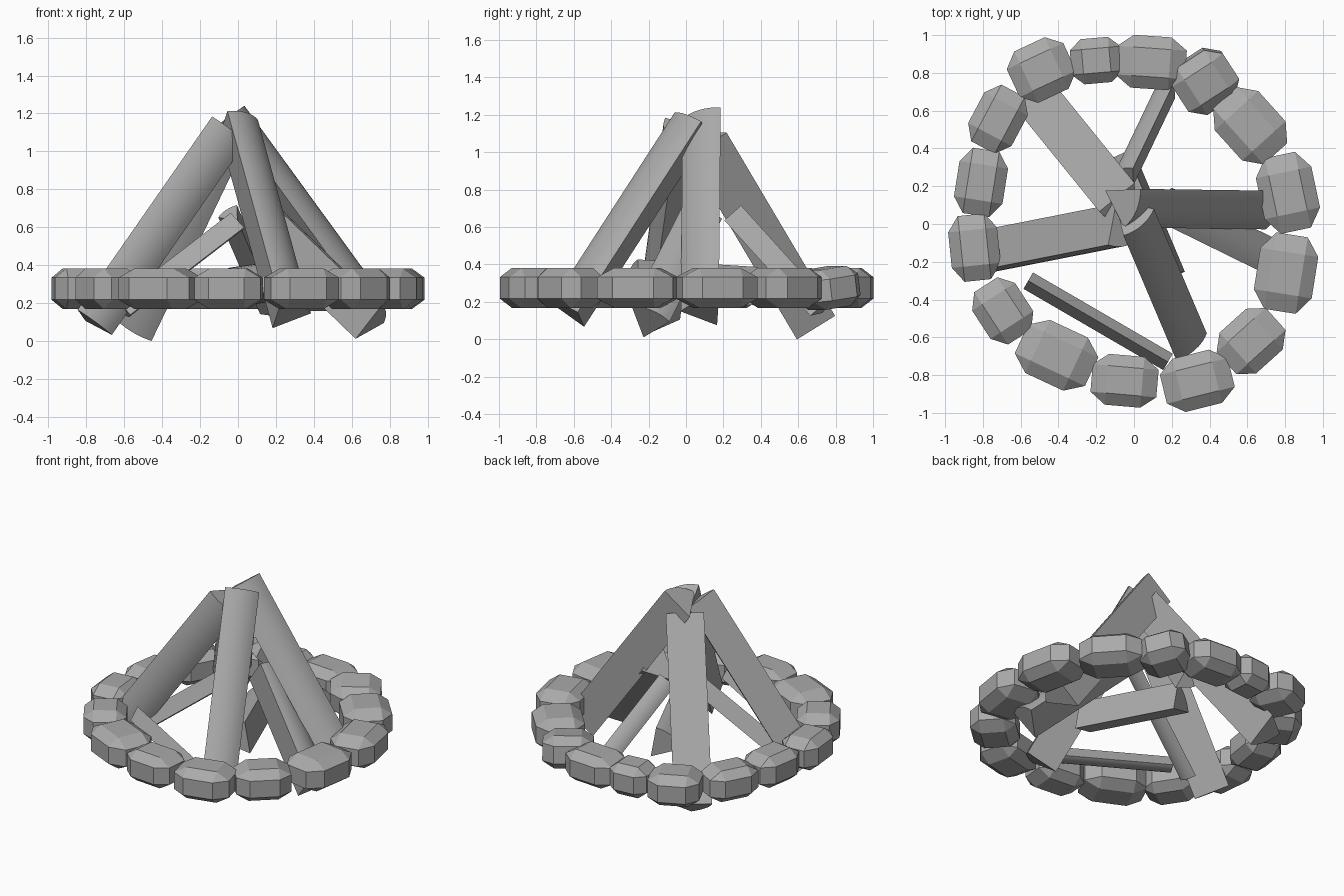
import bpy, bmesh, math
from mathutils import Vector, Matrix

cube = bpy.data.objects.get("Cube")
if cube:
    bpy.data.objects.remove(cube, do_unlink=True)

grey = bpy.data.materials.new("plain_grey")
grey.use_nodes = True
grey.diffuse_color = (0.4, 0.4, 0.4, 1)
grey.node_tree.nodes["Principled BSDF"].inputs["Base Color"].default_value = (0.4, 0.4, 0.4, 1)


def add_object(name, bm):
    bmesh.ops.recalc_face_normals(bm, faces=bm.faces[:])
    mesh = bpy.data.meshes.new(name)
    bm.to_mesh(mesh)
    bm.free()
    mesh.materials.append(grey)
    obj = bpy.data.objects.new(name, mesh)
    bpy.context.collection.objects.link(obj)
    return obj


def stone(name, x, y, length, width, yaw, tilt=0):
    """Chamfered block lying in the fire ring."""
    bm = bmesh.new()
    bmesh.ops.create_cube(bm, size=1)
    bmesh.ops.bevel(bm, geom=bm.edges[:], offset=0.23, segments=1,
                    affect='EDGES', profile=0.5)
    bmesh.ops.scale(bm, vec=(length, width, 0.215), verts=bm.verts)
    obj = add_object(name, bm)
    obj.location = (x, y, 0.275)
    obj.rotation_euler = (math.radians(tilt), 0, math.radians(yaw))


def split_log(name, top, foot, radius, roll, spread=60, steps=8):
    """Wedge of a round log between two points; roll turns its bark side."""
    top, foot = Vector(top), Vector(foot)
    axis = (foot - top).normalized()
    side = axis.cross(Vector((0, 0, 1))).normalized()
    up = side.cross(axis).normalized()
    half = math.radians(spread / 2)
    profile = [Vector((0, 0))]
    for i in range(steps + 1):
        a = -half + 2 * half * i / steps
        profile.append(radius * Vector((math.cos(a), math.sin(a))))
    turn = Matrix.Rotation(math.radians(roll), 2)
    bm = bmesh.new()
    rings = []
    for end in (top, foot):
        ring = []
        for p in profile:
            q = turn @ (p - Vector((radius * 0.62, 0)))
            ring.append(bm.verts.new(end + side * q.x + up * q.y))
        rings.append(ring)
        bm.faces.new(ring)
    n = len(profile)
    for i in range(n):
        j = (i + 1) % n
        bm.faces.new((rings[0][i], rings[0][j], rings[1][j], rings[1][i]))
    obj = add_object(name, bm)
    obj.data.shade_smooth()
    obj.data.set_sharp_from_angle(angle=math.radians(30))


# Ring of stones: x, y, length, width, yaw
ring = [
    (-0.49, 0.815, 0.33, 0.30, 25), (-0.20, 0.865, 0.27, 0.24, 5),
    (0.09, 0.855, 0.37, 0.28, -4), (0.375, 0.755, 0.32, 0.30, 33),
    (0.615, 0.52, 0.40, 0.31, -48), (0.815, 0.165, 0.41, 0.30, -78),
    (0.805, -0.26, 0.41, 0.31, 81), (0.62, -0.62, 0.35, 0.29, 42),
    (0.335, -0.83, 0.37, 0.29, 14), (-0.05, -0.83, 0.35, 0.27, -5),
    (-0.41, -0.695, 0.41, 0.31, -25), (-0.695, -0.46, 0.33, 0.27, -57),
    (-0.845, -0.125, 0.35, 0.26, -84), (-0.81, 0.22, 0.35, 0.26, 81),
    (-0.72, 0.555, 0.34, 0.26, 62),
]
for i, spec in enumerate(ring):
    stone(f"ring_stone_{i + 1}", *spec, tilt=8 if i == 3 else 0)

# Tall leaning logs
split_log("left_log", (-0.06, -0.03, 1.12), (-0.77, -0.17, 0.10), 0.23, 184)
split_log("back_log", (-0.06, 0.09, 1.06), (-0.53, 0.67, 0.08), 0.24, 210)
split_log("right_log", (-0.05, 0.11, 1.18), (0.70, 0.10, 0.15), 0.23, 63)
split_log("front_log", (-0.01, 0.04, 1.16), (0.27, -0.62, 0.14), 0.22, 112)
split_log("inner_right_log", (0.15, 0.08, 0.65), (0.72, -0.20, 0.10), 0.22, 120)

# Thin kindling and the log lying in the middle
split_log("back_kindling", (-0.04, 0.26, 0.67), (0.18, 0.72, 0.16), 0.12, 140)
split_log("left_kindling", (0.0, 0.02, 0.62), (-0.60, -0.17, 0.16), 0.11, -90)
split_log("front_kindling", (-0.56, -0.30, 0.28), (0.18, -0.73, 0.28), 0.10, -90)
split_log("middle_log", (0.19, -0.28, 0.32), (-0.08, 0.36, 0.28), 0.21, 130)
